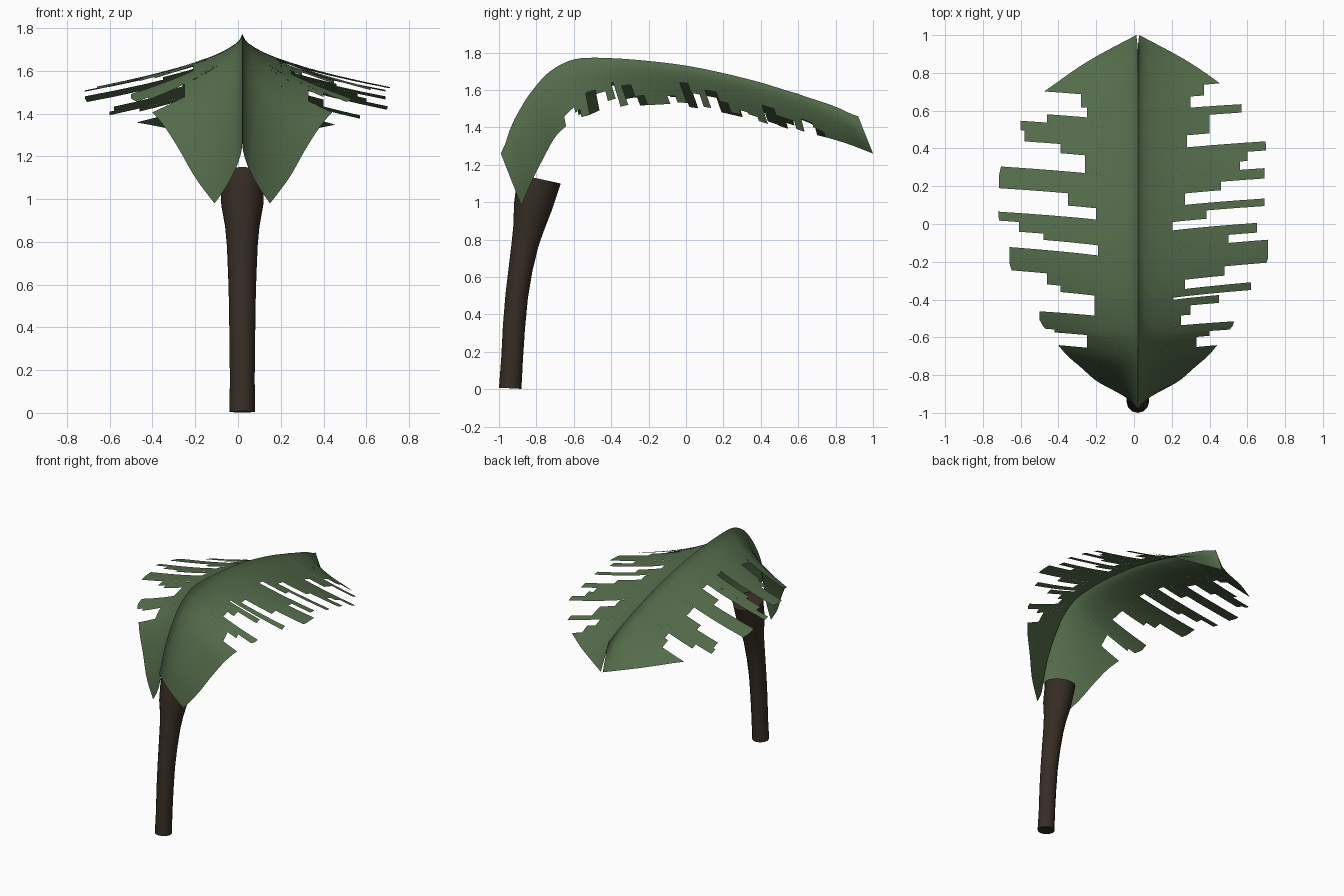
import bpy, bmesh, math

if "Cube" in bpy.data.objects:
    bpy.data.objects.remove(bpy.data.objects["Cube"])

RIB_X = 0.02

def material(name, rgb):
    m = bpy.data.materials.new(name)
    m.diffuse_color = (*rgb, 1)
    m.use_nodes = True
    m.node_tree.nodes["Principled BSDF"].inputs["Base Color"].default_value = m.diffuse_color
    return m

def finish(bm, name, mat, angle):
    bmesh.ops.remove_doubles(bm, verts=bm.verts, dist=0.0005)
    me = bpy.data.meshes.new(name)
    bm.to_mesh(me)
    bm.free()
    me.materials.append(mat)
    ob = bpy.data.objects.new(name, me)
    bpy.context.collection.objects.link(ob)
    bpy.context.view_layer.objects.active = ob
    ob.select_set(True)
    bpy.ops.object.shade_smooth_by_angle(angle=math.radians(angle))
    ob.select_set(False)

green = material("leaf green", (0.089, 0.150, 0.070))
brown = material("stalk brown", (0.038, 0.027, 0.018))

# Leaf stations: rib y, rib z, half width, edge y, edge z
STATIONS = [
    (-.99, 1.26, .13, -.88, .98), (-.93, 1.42, .22, -.83, 1.10),
    (-.85, 1.56, .30, -.76, 1.24), (-.75, 1.68, .38, -.69, 1.36),
    (-.65, 1.745, .46, -.59, 1.44), (-.56, 1.77, .53, -.50, 1.47),
    (-.4, 1.77, .64, -.31, 1.51), (-.2, 1.755, .71, -.11, 1.52),
    (0, 1.73, .74, .08, 1.50), (.2, 1.69, .73, .28, 1.46),
    (.4, 1.64, .66, .47, 1.41), (.6, 1.58, .55, .65, 1.37),
    (.7, 1.545, .42, .755, 1.345), (.8, 1.51, .25, .87, 1.31),
    (.92, 1.46, .008, 1.0, 1.26)]

def station(v):
    # smooth interpolation along the rib
    n = len(STATIONS)
    i = max(k for k in range(n - 1) if STATIONS[k][0] <= v + 1e-6)
    p0, p1, p2, p3 = (STATIONS[min(max(i + k, 0), n - 1)] for k in (-1, 0, 1, 2))
    t = (v - p1[0]) / (p2[0] - p1[0])
    out = [0.5 * (2 * b + (c - a) * t + (2 * a - 5 * b + 4 * c - d) * t * t
                  + (3 * b - a - 3 * c + d) * t ** 3) for a, b, c, d in zip(p0, p1, p2, p3)]
    out[0] = v
    return out

def leaf_point(v, u, side):
    ry, rz, w, ey, ez = station(v)
    g = u ** 0.6                      # steep by the rib, flat outward
    return (RIB_X + side * w * u, ry + (ey - ry) * g, rz + (ez - rz) * g)

# Torn strips from tip to base: lower rib y, reach in x (9 = full width)
RIGHT = [(.69, 9), (.635, .37), (.58, .3), (.53, .57), (.43, .4), (.365, .28), (.315, .70),
         (.265, .6), (.22, .56), (.165, .69), (.12, .46), (.06, .27), (.02, .69), (-.025, .385),
         (-.07, .19), (-.125, .65), (-.17, .5), (-.295, .71), (-.345, .48), (-.395, .27),
         (-.43, .62), (-.44, .21), (-.475, .45), (-.52, .3), (-.57, .25), (-.615, .53),
         (-.645, .4), (-.70, .33), (-.99, 9)]
LEFT = [(.645, 9), (.58, .28), (.525, .25), (.48, .46), (.43, .6), (.37, .58), (.32, .39),
        (.225, .26), (.11, .715), (.045, .35), (-.015, .2), (-.065, .72), (-.12, .61),
        (-.155, .48), (-.21, .19), (-.335, .66), (-.395, .46), (-.425, .39), (-.52, .21),
        (-.61, .5), (-.63, .42), (-.70, .25), (-.99, 9)]
CORE = [0, .02, .05, .09, .14, .19, .24]

# Leaf blade
bm = bmesh.new()
for side, strips in ((1, RIGHT), (-1, LEFT)):
    top = 0.92
    for low, reach in strips:
        n = max(1, math.ceil((top - low) / 0.025))
        reach -= side * RIB_X
        rows = []
        for k in range(n + 1):
            v = top + (low - top) * k / n
            lim = min(1, reach / station(v)[2])
            us = CORE + [CORE[-1] + (max(lim, .25) - CORE[-1]) * j / 4 for j in range(1, 5)]
            rows.append([bm.verts.new(leaf_point(v, u, side)) for u in us])
        for a, b in zip(rows, rows[1:]):
            for j in range(len(a) - 1):
                f = [a[j], b[j], b[j + 1], a[j + 1]]
                bm.faces.new(f if side < 0 else f[::-1])
        top = low
bmesh.ops.remove_doubles(bm, verts=bm.verts, dist=0.0005)
for f in bm.faces:
    f.normal_update()
    if f.normal.z < 0 and f.calc_center_median().y < 0.9:
        f.normal_flip()
finish(bm, "leaf_blade", green, 60)

# Stalk: centre y, centre z, radius across, radius in depth, rise of the front rim
PATH = [(-.94, .005, .06, .06, .003), (-.93, .16, .058, .058, .005), (-.92, .33, .060, .059, .008),
        (-.905, .5, .062, .060, .01), (-.885, .64, .066, .063, .012), (-.86, .78, .072, .071, .015),
        (-.84, .87, .08, .082, .018), (-.82, .97, .098, .10, .02), (-.785, 1.125, .105, .115, .025)]
SIDES = 12
bm = bmesh.new()
rings = []
for y, z, rx, ry, lift in PATH:
    ring = []
    for k in range(SIDES):
        a = 2 * math.pi * k / SIDES
        ring.append(bm.verts.new((RIB_X + rx * math.cos(a), y + ry * math.sin(a),
                                  max(0, z - lift * math.sin(a)))))
    rings.append(ring)
for a, b in zip(rings, rings[1:]):
    for k in range(SIDES):
        m = (k + 1) % SIDES
        bm.faces.new((a[k], a[m], b[m], b[k]))
bm.faces.new(rings[0][::-1])
bm.faces.new(rings[-1])
finish(bm, "stalk", brown, 40)
